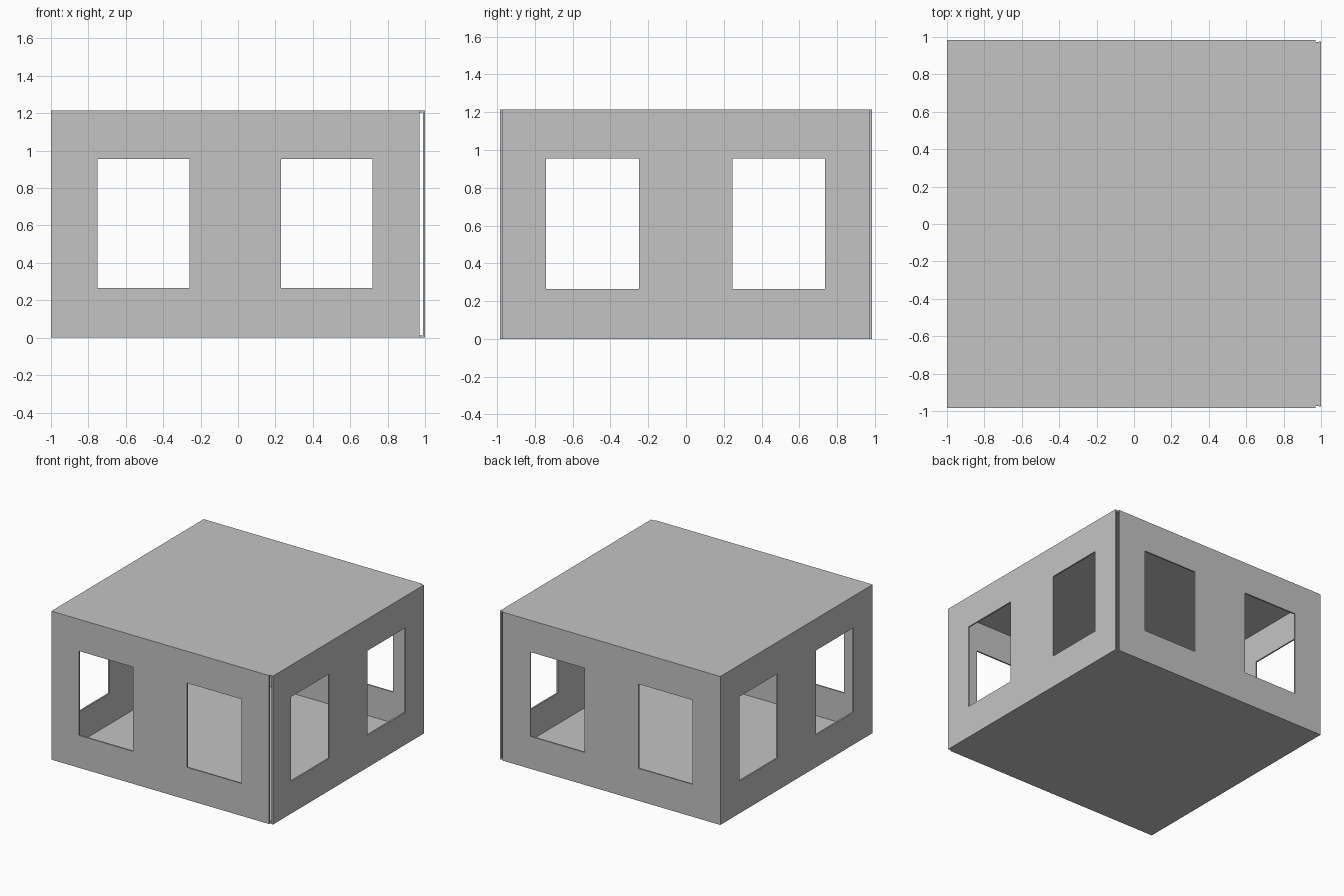
import bpy, bmesh
from mathutils import Matrix, Vector

if "Cube" in bpy.data.objects:
    bpy.data.objects.remove(bpy.data.objects["Cube"])

T = 0.012            # panel thickness
H = 1.215            # height of the walls
SILL, HEAD = 0.265, 0.955

grey = bpy.data.materials.new("plain grey")
grey.diffuse_color = (0.55, 0.55, 0.55, 1)
grey.use_nodes = True
grey.node_tree.nodes["Principled BSDF"].inputs["Base Color"].default_value = grey.diffuse_color


def panel(name, us, vs, origin, u_dir, v_dir, n_dir, windows=()):
    """Flat sheet on a cell grid, with window cells left open, thickened along n_dir."""
    origin, u_dir, v_dir, n_dir = map(Vector, (origin, u_dir, v_dir, n_dir))
    bm = bmesh.new()
    grid = [[bm.verts.new(origin + u_dir * u + v_dir * v) for v in vs] for u in us]
    for i in range(len(us) - 1):
        for j in range(len(vs) - 1):
            if (i, j) not in windows:
                bm.faces.new((grid[i][j], grid[i + 1][j],
                              grid[i + 1][j + 1], grid[i][j + 1]))
    sheet = bm.faces[:]
    moved = bmesh.ops.extrude_face_region(bm, geom=sheet, use_keep_orig=True)["geom"]
    bmesh.ops.translate(bm, vec=n_dir * T,
                        verts=[g for g in moved if isinstance(g, bmesh.types.BMVert)])
    bmesh.ops.recalc_face_normals(bm, faces=bm.faces)
    mesh = bpy.data.meshes.new(name)
    bm.to_mesh(mesh)
    bm.free()
    mesh.materials.append(grey)
    obj = bpy.data.objects.new(name, mesh)
    bpy.context.collection.objects.link(obj)
    return obj


X, Y, Z = (1, 0, 0), (0, 1, 0), (0, 0, 1)
heights = (0, SILL, HEAD, H)
openings = {(1, 1), (3, 1)}

# Front and back walls stop short of the right wall, leaving a narrow slit
long_us = (-1 + T, -0.75, -0.26, 0.23, 0.72, 0.97)
panel("front_wall", long_us, heights, (0, -0.985, 0), X, Z, Y, openings)
panel("back_wall", long_us, heights, (0, 0.985 - T, 0), X, Z, Y, openings)

# Side walls
for name, x, half in (("left_wall", -1, 0.985), ("right_wall", 1 - T, 0.975)):
    us = (-half, -0.74, -0.25, 0.245, 0.735, half)
    panel(name, us, heights, (x, 0, 0), Y, Z, X, openings)

# Floor and roof slabs fitted between the walls
for name, z in (("floor", 0), ("roof", H - T)):
    panel(name, (-1 + T, 1 - T), (-0.985 + T, 0.985 - T), (0, 0, z), X, Y, Z)
